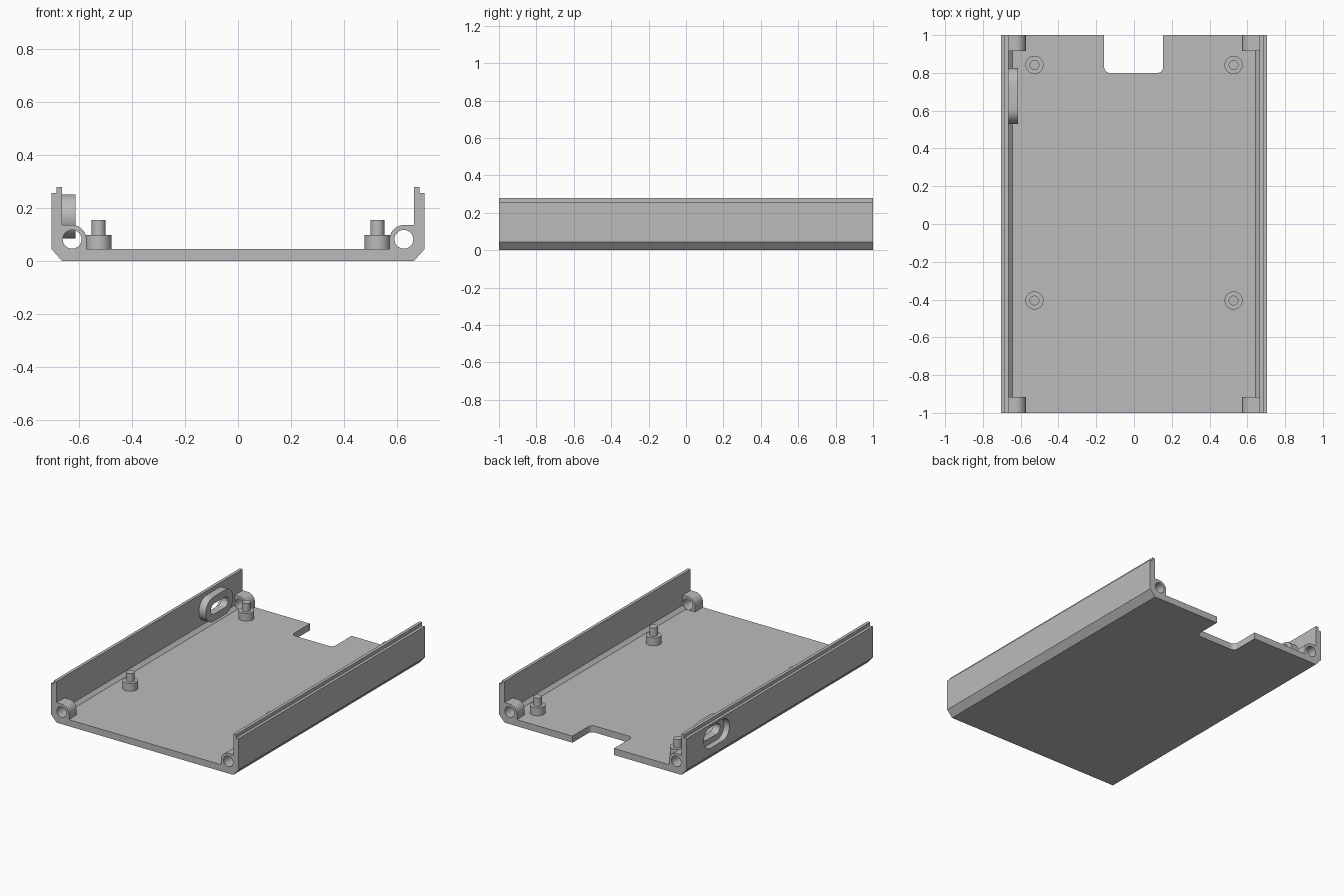
import bpy, bmesh, math

if "Cube" in bpy.data.objects:
    bpy.data.objects.remove(bpy.data.objects["Cube"])

grey = bpy.data.materials.new("light grey plastic")
grey.diffuse_color = (0.5, 0.5, 0.5, 1)
grey.use_nodes = True
grey.node_tree.nodes["Principled BSDF"].inputs["Base Color"].default_value = grey.diffuse_color

PLACE = {"X": lambda u, v, t: (t, u, v),
         "Y": lambda u, v, t: (u, t, v),
         "Z": lambda u, v, t: (u, v, t)}


def prism(name, points, axis, start, end):
    """Extrude a closed 2D outline along an axis."""
    bm = bmesh.new()
    place = PLACE[axis]
    a = [bm.verts.new(place(u, v, start)) for u, v in points]
    b = [bm.verts.new(place(u, v, end)) for u, v in points]
    n = len(points)
    bm.faces.new(a)
    bm.faces.new(b)
    for i in range(n):
        j = (i + 1) % n
        bm.faces.new((a[i], a[j], b[j], b[i]))
    bmesh.ops.recalc_face_normals(bm, faces=bm.faces)
    mesh = bpy.data.meshes.new(name)
    bm.to_mesh(mesh)
    bm.free()
    mesh.materials.append(grey)
    obj = bpy.data.objects.new(name, mesh)
    bpy.context.collection.objects.link(obj)
    return obj


def arc(cu, cv, r, a0, a1, steps):
    return [(cu + r * math.cos(math.radians(a0 + (a1 - a0) * i / steps)),
             cv + r * math.sin(math.radians(a0 + (a1 - a0) * i / steps)))
            for i in range(steps + 1)]


def circle(cu, cv, r, n=32):
    return arc(cu, cv, r, 0, 360, n)[:-1]


def rounded(u0, u1, v0, v1, r, steps=8):
    """Rounded rectangle outline."""
    return (arc(u1 - r, v1 - r, r, 0, 90, steps) + arc(u0 + r, v1 - r, r, 90, 180, steps)
            + arc(u0 + r, v0 + r, r, 180, 270, steps) + arc(u1 - r, v0 + r, r, 270, 360, steps))


def select(obj):
    bpy.ops.object.select_all(action="DESELECT")
    obj.select_set(True)
    bpy.context.view_layer.objects.active = obj


def cut(obj, cutter):
    cutter.hide_render = True
    mod = obj.modifiers.new("cut", "BOOLEAN")
    mod.operation = "DIFFERENCE"
    mod.solver = "EXACT"
    mod.object = cutter
    select(obj)
    bpy.ops.object.modifier_apply(modifier=mod.name)
    bpy.data.objects.remove(cutter, do_unlink=True)


def smooth(obj):
    select(obj)
    bpy.ops.object.shade_smooth_by_angle(angle=math.radians(30))


# Tray: floor, chamfered corners and walls with a stepped lip
half = [(0.665, 0), (0.705, 0.045), (0.705, 0.257), (0.686, 0.257), (0.686, 0.28),
        (0.665, 0.28), (0.665, 0.067), (0.643, 0.045)]
tray = prism("tray", half + [(-x, z) for x, z in reversed(half)], "Y", -1, 1)

# Rounded notch in the rear edge of the floor
cut(tray, prism("notch_cutter", rounded(-0.158, 0.154, 0.8, 1.2, 0.03), "Z", -0.1, 0.2))

# Pocket through the left wall
cut(tray, prism("pocket_cutter", rounded(0.54, 0.815, 0.094, 0.243, 0.073), "X", -0.8, -0.64))
smooth(tray)

# Slotted port frame on the inside of the left wall
port = prism("port_frame", rounded(0.53, 0.825, 0.085, 0.252, 0.082), "X", -0.665, -0.614)
cut(port, prism("slot_cutter", rounded(0.585, 0.77, 0.133, 0.204, 0.035), "X", -0.8, -0.5))
smooth(port)

# Screw bosses in the four corners
for s in (-1, 1):
    outline = ([(0.665, 0.136), (0.665, 0.067), (0.643, 0.045), (0.573, 0.045)]
               + arc(0.627, 0.082, 0.054, 180, 90, 10))
    for label, y0, y1 in (("front", -1, -0.915), ("rear", 0.915, 1)):
        side = "left" if s < 0 else "right"
        boss = prism(f"{label}_{side}_screw_boss", [(s * x, z) for x, z in outline], "Y", y0, y1)
        cut(boss, prism("hole_cutter", circle(s * 0.627, 0.082, 0.0355), "Y", y0 - 0.1, y1 + 0.1))
        smooth(boss)

# Board standoffs with locating pins
for s in (-1, 1):
    for y in (-0.405, 0.842):
        smooth(prism("standoff", circle(s * 0.527, y, 0.048), "Z", 0.04, 0.098))
        smooth(prism("standoff_pin", circle(s * 0.527, y, 0.026), "Z", 0.09, 0.155))
